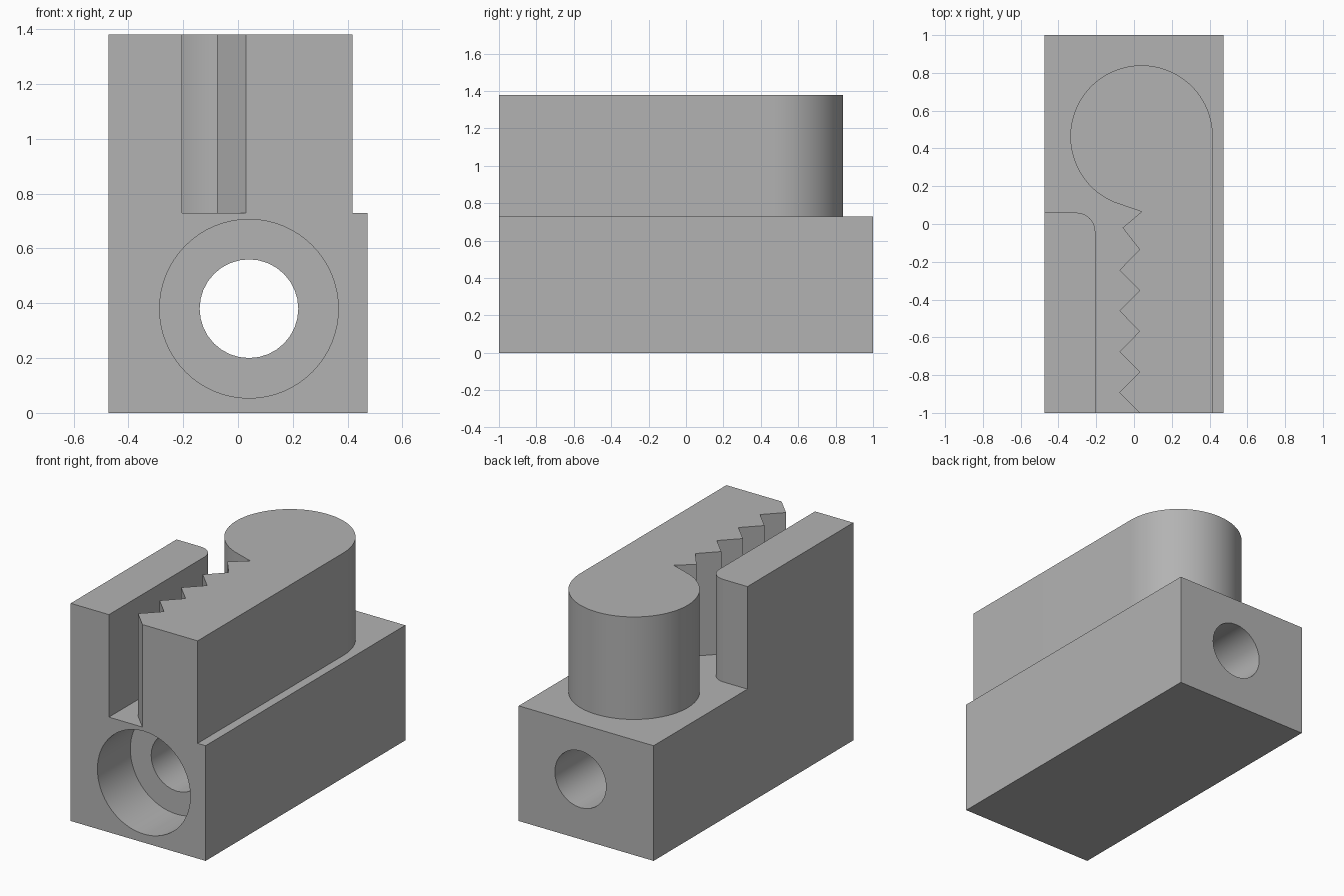
import bpy
import bmesh
from math import cos, sin, radians
from mathutils import Matrix

if "Cube" in bpy.data.objects:
    bpy.data.objects.remove(bpy.data.objects["Cube"])

HALF_W, BASE_TOP, TOP = 0.473, 0.73, 1.38
EMBED = 0.72          # uprights sink slightly into the base

grey = bpy.data.materials.new("plain_grey")
grey.use_nodes = True
grey.diffuse_color = (0.45, 0.45, 0.45, 1)
grey.node_tree.nodes["Principled BSDF"].inputs["Base Color"].default_value = grey.diffuse_color


def add_object(name, bm):
    bmesh.ops.recalc_face_normals(bm, faces=bm.faces)
    mesh = bpy.data.meshes.new(name)
    bm.to_mesh(mesh)
    bm.free()
    mesh.materials.append(grey)
    obj = bpy.data.objects.new(name, mesh)
    bpy.context.collection.objects.link(obj)
    return obj


def prism(name, outline, z0, z1):
    """Extrude a plan outline upwards."""
    bm = bmesh.new()
    face = bm.faces.new([bm.verts.new((x, y, z0)) for x, y in outline])
    up = bmesh.ops.extrude_face_region(bm, geom=[face])["geom"]
    verts = [v for v in up if isinstance(v, bmesh.types.BMVert)]
    bmesh.ops.translate(bm, verts=verts, vec=(0, 0, z1 - z0))
    return add_object(name, bm)


def arc(cx, cy, r, start, end, steps):
    angles = [radians(start + (end - start) * i / steps) for i in range(steps + 1)]
    return [(cx + r * cos(a), cy + r * sin(a)) for a in angles]


def bore(name, r, y0, y1, sides):
    """Cylinder along y used for drilling."""
    bm = bmesh.new()
    place = Matrix.Translation((0.04, (y0 + y1) / 2, 0.38)) @ Matrix.Rotation(radians(90), 4, "X")
    bmesh.ops.create_cone(bm, cap_ends=True, segments=sides, radius1=r, radius2=r,
                          depth=y1 - y0, matrix=place)
    return add_object(name, bm)


def combine(body, tool, operation):
    """Apply a boolean and discard the tool."""
    tool.hide_render = True
    mod = body.modifiers.new(operation, "BOOLEAN")
    mod.operation, mod.solver, mod.object = operation, "EXACT", tool
    bpy.context.view_layer.objects.active = body
    bpy.ops.object.modifier_apply(modifier=mod.name)
    bpy.data.objects.remove(tool)


# Base block
body = prism("clamp_body", [(-HALF_W, -1), (HALF_W, -1), (HALF_W, 1), (-HALF_W, 1)], 0, BASE_TOP)

# Smooth side wall with one rounded rear corner
wall = [(-HALF_W, -1), (-0.205, -1)] + arc(-0.305, -0.04, 0.1, 0, 90, 12) + [(-HALF_W, 0.06)]
combine(body, prism("side_wall", wall, EMBED, TOP), "UNION")

# Toothed jaw ending in a round head
teeth = [(0.03 if i % 2 == 0 else -0.077, -1 + 0.108 * i) for i in range(9)]
teeth += [(-0.06, -0.02), (0.04, 0.065)]
head = arc(0.04, 0.463, 0.377, 247, 0, 64)
combine(body, prism("toothed_jaw", teeth + head + [(0.417, -1)], EMBED, TOP), "UNION")

# Through hole and front counterbore
combine(body, bore("through_hole", 0.18, -1.1, 1.1, 32), "DIFFERENCE")
combine(body, bore("counterbore", 0.326, -1.1, -0.67, 64), "DIFFERENCE")

bpy.ops.object.select_all(action="DESELECT")
body.select_set(True)
bpy.context.view_layer.objects.active = body
bpy.ops.object.shade_smooth_by_angle(angle=radians(25))
